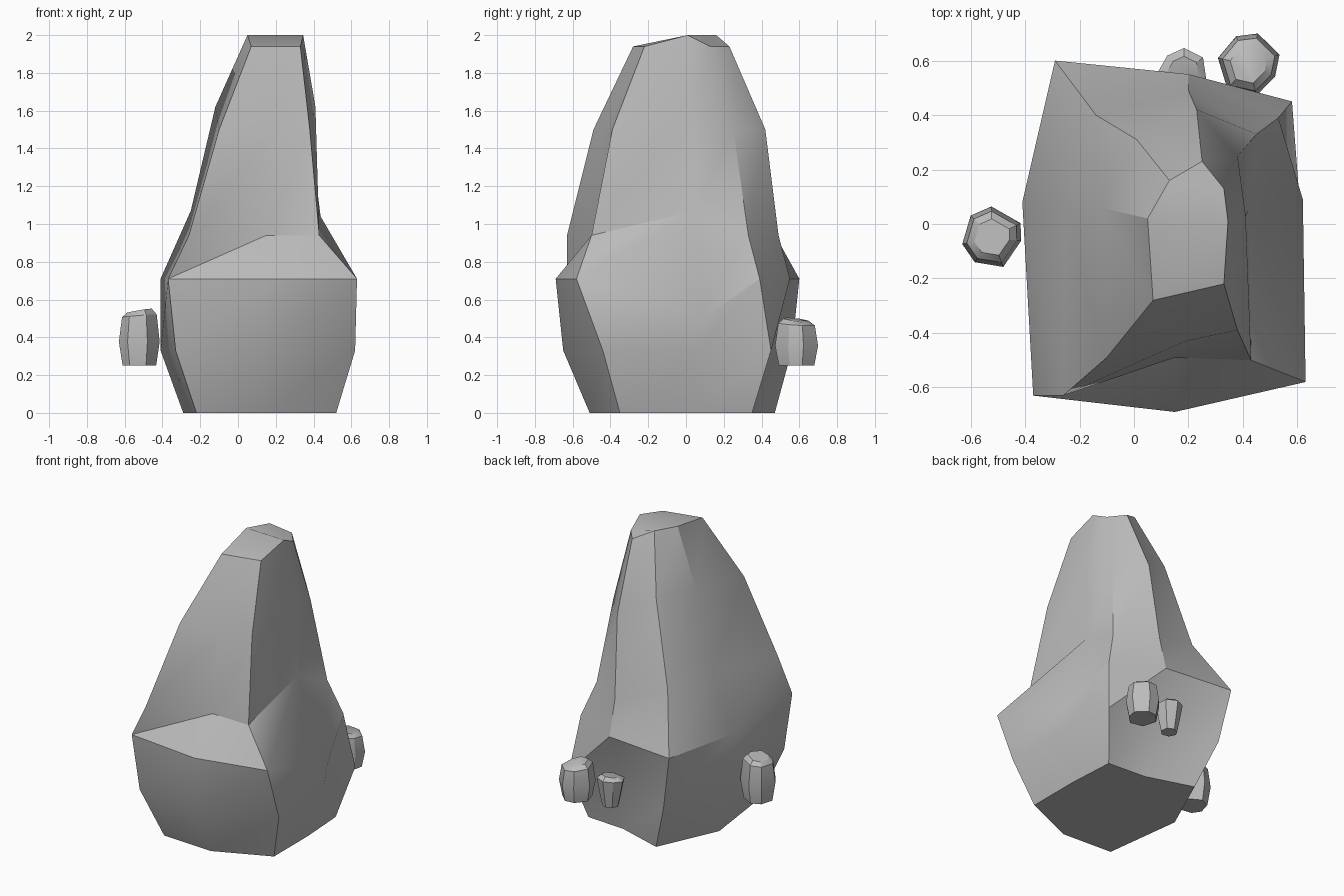
import bpy
import bmesh
import math
import random

default_cube = bpy.data.objects.get("Cube")
if default_cube:
    bpy.data.objects.remove(default_cube, do_unlink=True)

# One grey stone colour for everything
STONE = (0.5, 0.5, 0.5, 1.0)
stone = bpy.data.materials.new("stone_grey")
stone.use_nodes = True
stone.diffuse_color = STONE
stone.node_tree.nodes["Principled BSDF"].inputs["Base Color"].default_value = STONE


def loft(name, rings, cap_faces=None):
    """Skin a stack of equal-length rings into a closed faceted solid."""
    bm = bmesh.new()
    layers = [[bm.verts.new(point) for point in ring] for ring in rings]
    count = len(layers[0])
    for lower, upper in zip(layers, layers[1:]):
        for i in range(count):
            j = (i + 1) % count
            # Every panel is creased along the same rising diagonal
            bm.faces.new((lower[i], lower[j], upper[j]))
            bm.faces.new((lower[i], upper[j], upper[i]))
    bm.faces.new(layers[0][::-1])
    for corners in cap_faces or [range(count)]:
        bm.faces.new([layers[-1][i] for i in corners])
    bmesh.ops.recalc_face_normals(bm, faces=bm.faces[:])

    mesh = bpy.data.meshes.new(name)
    bm.to_mesh(mesh)
    bm.free()
    mesh.materials.append(stone)
    obj = bpy.data.objects.new(name, mesh)
    bpy.context.collection.objects.link(obj)

    bpy.ops.object.select_all(action='DESELECT')
    obj.select_set(True)
    bpy.context.view_layer.objects.active = obj
    bpy.ops.object.shade_smooth_by_angle(angle=math.radians(30))
    return obj


def ridge(heights, *path):
    """A ridge line climbing the boulder from the ground to the summit."""
    return [(x, y, z) for (x, y), z in zip(path, heights)]


# Heights at which the ridges break
LOW = (0, .33, .71, .94, 1.5, 1.94)
HIGH = (0, .33, .71, 1.07, 1.62, 2)
LEDGE = (0, .33, .5, 1.07, 1.62, 2)

front_right_side = ridge(LOW, (-.22, -.49), (-.33, -.6), (-.37, -.63),
                         (-.26, -.63), (-.1, -.49), (.07, -.28))
front_middle = ridge(LOW, (.15, -.51), (.15, -.65), (.15, -.69),
                     (.15, -.49), (.19, -.43), (.2, -.25))
front_left_side = ridge(LOW, (.52, -.35), (.62, -.44), (.63, -.58),
                        (.43, -.5), (.38, -.39), (.33, -.22))
left_middle = ridge(LEDGE, (.52, .02), (.61, .06), (.62, .09),
                    (.42, .05), (.41, .03), (.345, .01))
back_left_side = ridge(LOW, (.5, .35), (.58, .45), (.53, .39),
                       (.45, .33), (.38, .25), (.33, .13))
back_middle = ridge(LOW, (.22, .37), (.21, .42), (.2, .55),
                    (.2, .49), (.23, .42), (.25, .23))
back_right_side = ridge(HIGH, (-.1, .47), (-.22, .56), (-.29, .6),
                        (-.14, .4), (.01, .31), (.13, .16))
right_middle = ridge(HIGH, (-.29, .05), (-.41, .08), (-.41, .08),
                     (-.25, .07), (-.12, .06), (.05, .02))

# Main boulder, with a summit folded along its side-to-side crest
ridges = [front_right_side, front_middle, front_left_side, left_middle,
          back_left_side, back_middle, back_right_side, right_middle]
loft("boulder", list(zip(*ridges)), [(7, 0, 1, 2, 3), (3, 4, 5, 6, 7)])


def pebble(name, centre, radius, bottom, top, widths, seed):
    """A chipped barrel-shaped stone; widths scale it from base to top."""
    rng = random.Random(seed)
    sides = 7
    spin = rng.uniform(0, math.tau)
    outline = [(spin + math.tau * (i + rng.uniform(-.2, .2)) / sides,
                radius * rng.uniform(.94, 1.06)) for i in range(sides)]
    levels = (0, .42, .88, .97)
    rings = []
    for level, width in zip(levels, widths):
        z = bottom + (top - bottom) * level
        tilt = .12 * level ** 4
        rings.append([(centre[0] + r * width * math.cos(a),
                       centre[1] + r * width * math.sin(a),
                       z + tilt * r * math.cos(a - spin))
                      for a, r in outline])
    return loft(name, rings)


# Loose stones around the boulder
barrel = (.82, 1, .85, .6)
flared = (.6, .8, 1, .65)
pebble("pebble_right", (-.52, -.05), .112, .25, .55, barrel, 2)
pebble("pebble_back_left", (.42, .585), .114, .25, .5, barrel, 5)
pebble("pebble_back", (.185, .56), .09, .25, .46, flared, 8)
